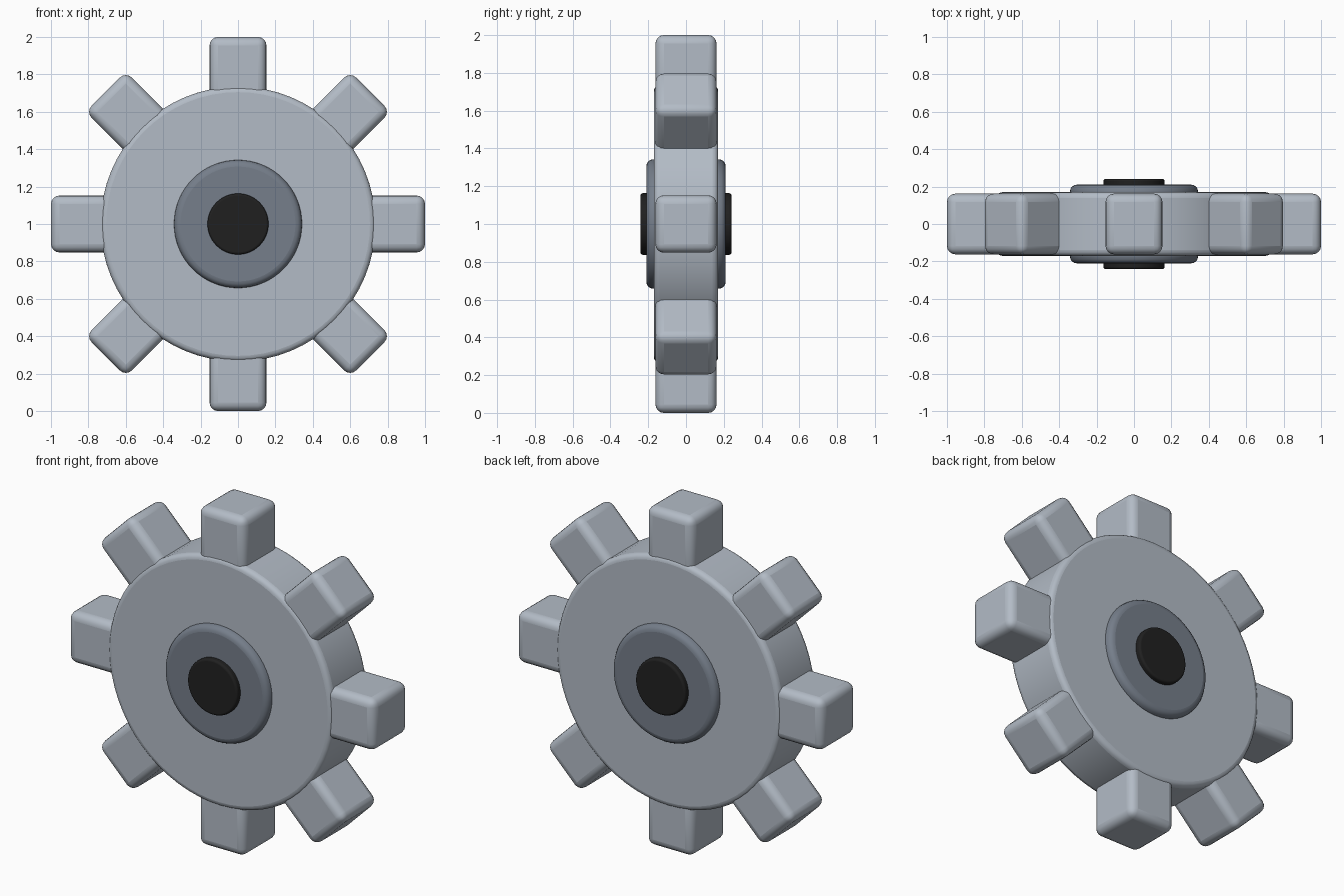
import bpy, math
from mathutils import Matrix

if "Cube" in bpy.data.objects:
    bpy.data.objects.remove(bpy.data.objects["Cube"])

CENTRE = Matrix.Translation((0, 0, 1))


def material(name, rgb):
    m = bpy.data.materials.new(name)
    m.diffuse_color = (*rgb, 1)
    m.use_nodes = True
    m.node_tree.nodes["Principled BSDF"].inputs["Base Color"].default_value = m.diffuse_color
    return m


steel = material("light_steel", (0.45, 0.50, 0.565))
slate = material("slate_grey", (0.18, 0.21, 0.257))
black = material("black_rubber", (0.0145, 0.0145, 0.0145))


def finish(obj, name, mat, bevel, segments=4):
    """Name, colour, round the edges and smooth a part."""
    obj.name = name
    obj.data.materials.append(mat)
    mod = obj.modifiers.new("rounded_edges", 'BEVEL')
    mod.width, mod.segments = bevel, segments
    mod.limit_method, mod.angle_limit = 'ANGLE', math.radians(40)
    bpy.ops.object.shade_smooth_by_angle(angle=math.radians(35))


def disc(name, radius, half_depth, mat, bevel):
    """Round part on the wheel axis, which runs along y."""
    bpy.ops.mesh.primitive_cylinder_add(vertices=64, radius=radius, depth=2 * half_depth,
                                        location=(0, 0, 1), rotation=(math.pi / 2, 0, 0))
    finish(bpy.context.object, name, mat, bevel)


# Wheel body, hub and axle, stepping outward on both sides
disc("wheel_body", 0.735, 0.17, steel, 0.03)
disc("hub", 0.342, 0.21, slate, 0.035)
disc("axle", 0.163, 0.241, black, 0.012)

# Eight rounded teeth around the rim
INNER, OUTER, WIDTH, DEPTH = 0.62, 1.0, 0.304, 0.324
for i in range(8):
    bpy.ops.mesh.primitive_cube_add(size=1)
    tooth = bpy.context.object
    tooth.data.transform(Matrix.Translation((0, 0, (INNER + OUTER) / 2))
                         @ Matrix.Diagonal((WIDTH, DEPTH, OUTER - INNER, 1)))
    tooth.matrix_world = CENTRE @ Matrix.Rotation(i * math.pi / 4, 4, 'Y')
    finish(tooth, f"tooth_{i + 1}", steel, 0.045)
